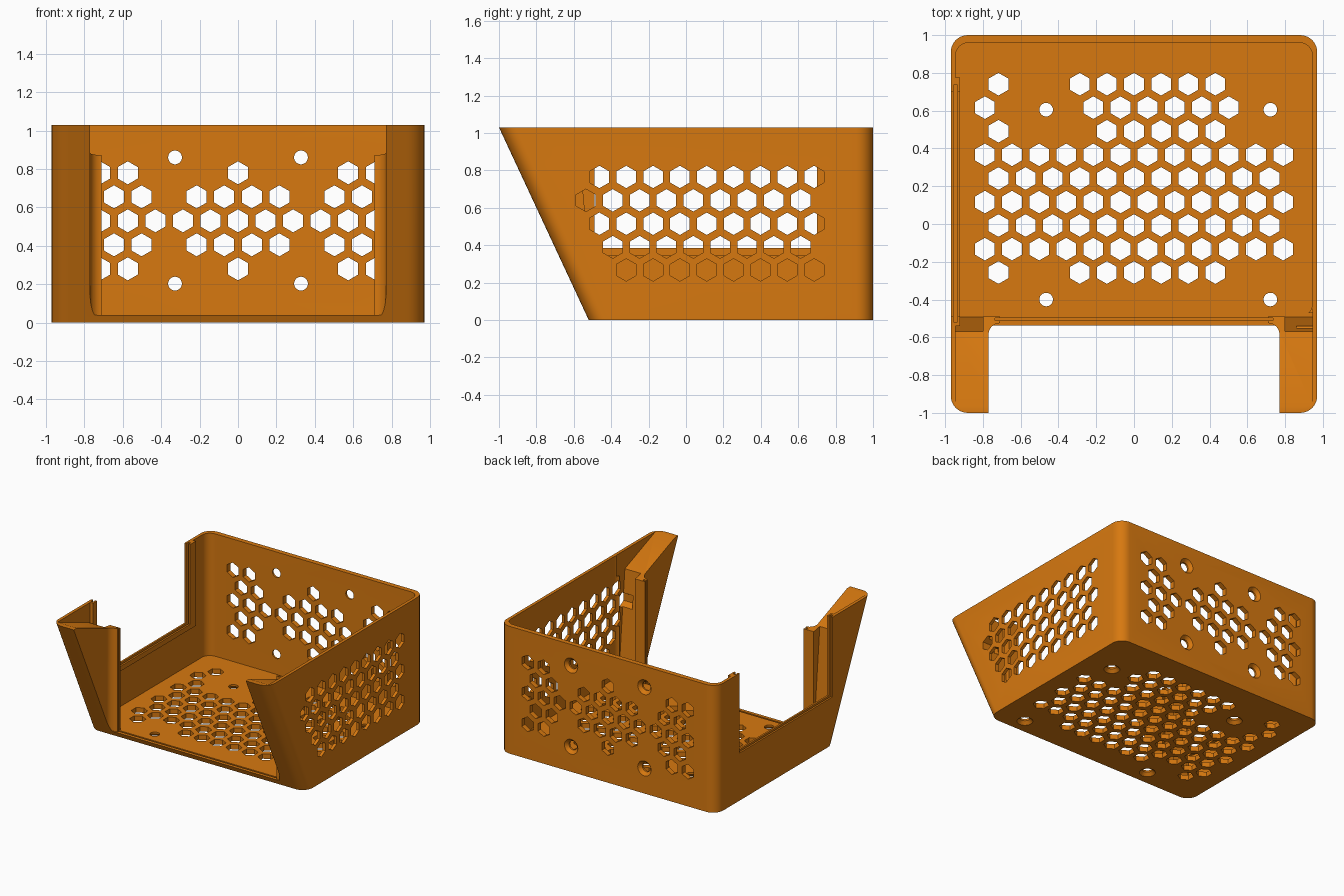
import bpy, bmesh, math
from mathutils import Vector

if "Cube" in bpy.data.objects:
    bpy.data.objects.remove(bpy.data.objects["Cube"])

orange = bpy.data.materials.new("orange plastic")
orange.diffuse_color = (0.68, 0.19, 0.005, 1)
orange.use_nodes = True
orange.node_tree.nodes["Principled BSDF"].inputs["Base Color"].default_value = orange.diffuse_color


def make(name, lofts):
    """One object from closed lofts, each a list of equal-length rings."""
    bm = bmesh.new()
    for rings in lofts:
        loops = [[bm.verts.new(p) for p in r] for r in rings]
        n = len(loops[0])
        for a, b in zip(loops, loops[1:]):
            for i in range(n):
                j = (i + 1) % n
                bm.faces.new((a[i], a[j], b[j], b[i]))
        bm.faces.new(loops[0][::-1])
        bm.faces.new(loops[-1])
    bmesh.ops.recalc_face_normals(bm, faces=bm.faces)
    me = bpy.data.meshes.new(name)
    bm.to_mesh(me)
    bm.free()
    me.materials.append(orange)
    ob = bpy.data.objects.new(name, me)
    bpy.context.collection.objects.link(ob)
    return ob


def combine(body, tool, op='DIFFERENCE'):
    tool.hide_render = True
    mod = body.modifiers.new("cut", 'BOOLEAN')
    mod.operation, mod.solver, mod.object = op, 'EXACT', tool
    dg = bpy.context.evaluated_depsgraph_get()
    me = bpy.data.meshes.new_from_object(body.evaluated_get(dg))
    body.modifiers.clear()
    body.data = me
    bpy.data.objects.remove(tool)


def rounded(hx, y0, y1, r, z, n=8):
    pts = []
    for k, (cx, cy) in enumerate([(hx - r, y1 - r), (r - hx, y1 - r),
                                  (r - hx, y0 + r), (hx - r, y0 + r)]):
        for i in range(n + 1):
            a = math.pi / 2 * (k + i / n)
            pts.append(Vector((cx + r * math.cos(a), cy + r * math.sin(a), z)))
    return pts


def box(x0, x1, y0, y1, z0, z1):
    return [[(x0, y0, z), (x1, y0, z), (x1, y1, z), (x0, y1, z)] for z in (z0, z1)]


def side_prism(x0, x1, yz):
    return [[(x, y, z) for y, z in yz] for x in (x0, x1)]


def disc(u, v, r, n):
    return [(u + r * math.sin(2 * math.pi * i / n), v + r * math.cos(2 * math.pi * i / n))
            for i in range(n)]


# orientation of hole cutters: (u, v, depth) to world
to_floor = lambda u, v, d: (u, v, d)
to_back = lambda u, v, d: (u, d, v)
to_side = lambda u, v, d: (d, u, v)


def hexes(rows, place, d0, d1):
    return [[[place(a, b, d) for a, b in disc(u, v, 0.06, 6)] for d in (d0, d1)]
            for v, us in rows for u in us]


def screws(spots, place, steps):
    return [[[place(a, b, d) for a, b in disc(u, v, r, 24)] for d, r in steps]
            for u, v in spots]


P = 0.1435


def run(start, count):
    return [start + P * i for i in range(count)]


# outer tub with leaning front
H = 1.03
case = make("case", [[rounded(0.97, -0.52, 1, 0.09, 0), rounded(0.97, -1, 1, 0.09, H)]])

# inner cavity, leaving solid corner pillars at the front
combine(case, make("cavity", [[rounded(0.945, -0.49, 0.96, 0.07, 0.04),
                               rounded(0.945, -0.49, 0.96, 0.07, 1.2)]]))

# front opening that narrows through rounded corners to the panel lips
half = [(0.77, -1.2)]
for i in range(9):
    a = math.pi / 2 * i / 8
    half.append((0.71 + 0.06 * math.cos(a), -0.585 + 0.06 * math.sin(a)))
half.append((0.71, -0.4))
outline = half + [(-x, y) for x, y in reversed(half)]
combine(case, make("front_opening", [[[(x, y, z) for x, y in outline] for z in (0.04, 1.2)]]))

# sloping pillar tops and leaning pillar backs
combine(case, make("pillar_tops", [side_prism(-0.945, 0.945, [
    (-0.96, H), (-0.57, 0.88), (-0.45, 0.86), (-0.45, 1.2), (-0.96, 1.2)])]))
lean = [(-0.57, 0.9), (-0.47, 0.9), (-0.47, 0.045), (-0.492, 0.045)]
combine(case, make("pillar_backs", [side_prism(s * 0.80, s * 0.945, lean) for s in (-1, 1)]))

# slots for the front panel
combine(case, make("front_slots", [box(-0.735, 0.735, -0.512, -0.498, 0.025, 1.2)]))

# left side panel frame, its opening and its slot
combine(case, make("side_frame", [box(-0.96, -0.92, -0.54, 0.775, 0.345, H)]), 'UNION')
combine(case, make("side_opening", [box(-1.1, -0.88, -0.49, 0.70, 0.385, 1.2)]))
combine(case, make("side_slot", [box(-0.955, -0.935, -0.52, 0.735, 0.36, 1.2)]))

# floor vents
x1, x2 = -5 * P, -5.5 * P
rows = [(0.74, [x1] + run(-2 * P, 6)), (0.616, [x2] + run(-1.5 * P, 6)),
        (0.491, [x1] + run(-P, 5)), (0.366, run(x2, 12)), (0.241, run(x1, 11)),
        (0.116, run(x2, 12)), (-0.008, run(x1, 11)), (-0.133, run(x2, 12)),
        (-0.257, [x1] + run(-2 * P, 6))]
combine(case, make("floor_vents", hexes(rows, to_floor, -0.1, 0.1)))

# back vents
end = lambda a: [-u for u in a] + a
top_row = end([4 * P, 5 * P]) + [0]
mid_row = end([0.5 * P, 1.5 * P, 3.5 * P, 4.5 * P])
rows = [(0.78, top_row), (0.655, mid_row), (0.53, run(x1, 11)),
        (0.405, mid_row), (0.28, top_row)]
combine(case, make("back_vents", hexes(rows, to_back, 0.9, 1.1)))

# right side vents
s1, s2 = -0.463, -0.535
rows = [(0.765, run(s1, 9)), (0.64, run(s2, 9)), (0.515, run(s1, 9)),
        (0.39, run(s2 + P, 8)), (0.268, run(s1 + P, 8))]
combine(case, make("side_vents", hexes(rows, to_side, 0.86, 1.1)))

# countersunk screw holes
spots = [(x, y) for x in (-0.465, 0.722) for y in (0.605, -0.4)]
combine(case, make("floor_screws", screws(
    spots, to_floor, [(-0.01, 0.06), (0.0, 0.06), (0.025, 0.036), (0.1, 0.036)])))
spots = [(x, z) for x in (-0.328, 0.328) for z in (0.86, 0.203)]
combine(case, make("back_screws", screws(
    spots, to_back, [(1.01, 0.06), (1.0, 0.06), (0.975, 0.036), (0.9, 0.036)])))

bpy.context.view_layer.objects.active = case
case.select_set(True)
bpy.ops.object.shade_smooth_by_angle(angle=math.radians(30))
